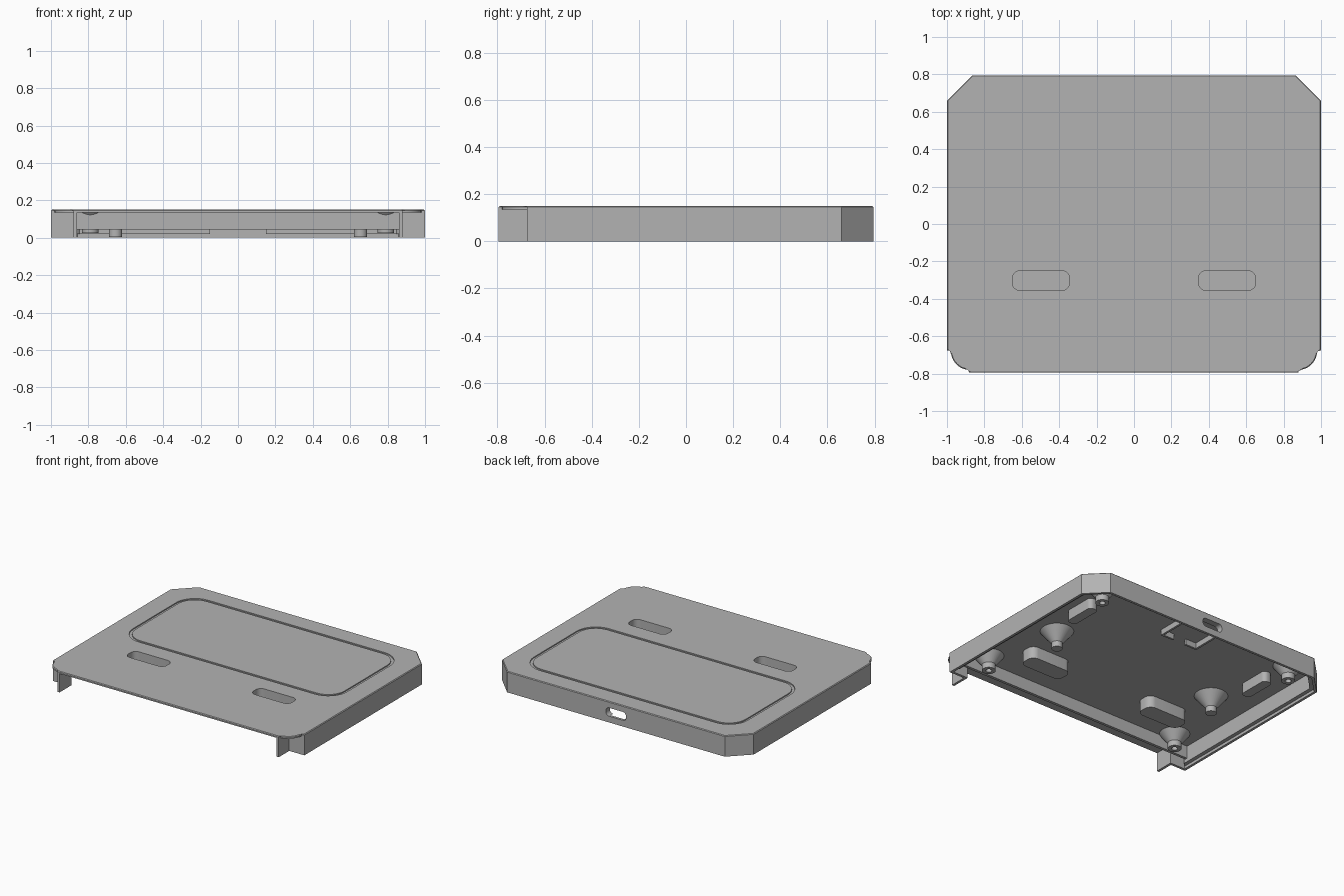
import bpy, bmesh, math

if "Cube" in bpy.data.objects:
    bpy.data.objects.remove(bpy.data.objects["Cube"], do_unlink=True)

grey = bpy.data.materials.new("plain grey")
grey.use_nodes = True
grey.diffuse_color = (0.45, 0.45, 0.45, 1)
grey.node_tree.nodes["Principled BSDF"].inputs["Base Color"].default_value = (0.45, 0.45, 0.45, 1)

TOP, UNDER = 0.15, 0.135
BACK, FRONT, NOTCH = 0.795, -0.795, -0.675


def finish(name, bm):
    bmesh.ops.recalc_face_normals(bm, faces=bm.faces)
    mesh = bpy.data.meshes.new(name)
    bm.to_mesh(mesh)
    bm.free()
    mesh.materials.append(grey)
    obj = bpy.data.objects.new(name, mesh)
    bpy.context.collection.objects.link(obj)
    return obj


def prism(name, pts, z0, z1, bevel=0):
    bm = bmesh.new()
    low = [bm.verts.new((x, y, z0)) for x, y in pts]
    high = [bm.verts.new((x, y, z1)) for x, y in pts]
    bm.faces.new(low[::-1])
    cap = bm.faces.new(high)
    for i in range(len(pts)):
        j = (i + 1) % len(pts)
        bm.faces.new((low[i], low[j], high[j], high[i]))
    if bevel:
        bmesh.ops.bevel(bm, geom=list(cap.edges), offset=bevel, segments=1, affect='EDGES')
    return finish(name, bm)


def rounded(x0, x1, y0, y1, r, steps=8):
    pts = []
    corners = [(x1 - r, y1 - r), (x0 + r, y1 - r), (x0 + r, y0 + r), (x1 - r, y0 + r)]
    for k, (cx, cy) in enumerate(corners):
        for i in range(steps + 1):
            a = math.pi / 2 * (k + i / steps)
            pts.append((cx + r * math.cos(a), cy + r * math.sin(a)))
    return pts


def box(name, x0, x1, y0, y1, z0, z1):
    return prism(name, [(x0, y0), (x1, y0), (x1, y1), (x0, y1)], z0, z1)


def lathe(name, profile, x, y, sides=32):
    bm = bmesh.new()
    verts = [bm.verts.new((x + r, y, z)) for r, z in profile]
    edges = [bm.edges.new(pair) for pair in zip(verts, verts[1:])]
    bmesh.ops.spin(bm, geom=verts + edges, cent=(x, y, 0), axis=(0, 0, 1),
                   angle=2 * math.pi, steps=sides)
    bmesh.ops.remove_doubles(bm, verts=bm.verts, dist=0.0001)
    return smooth(finish(name, bm))


def smooth(obj):
    bpy.ops.object.select_all(action='DESELECT')
    obj.select_set(True)
    bpy.context.view_layer.objects.active = obj
    bpy.ops.object.shade_smooth_by_angle(angle=math.radians(30))
    return obj


def cut(obj, cutter):
    mod = obj.modifiers.new("cut", 'BOOLEAN')
    mod.operation, mod.solver, mod.object = 'DIFFERENCE', 'EXACT', cutter
    bpy.context.view_layer.objects.active = obj
    bpy.ops.object.modifier_apply(modifier=mod.name)
    bpy.data.objects.remove(cutter, do_unlink=True)


def mirrored(half):
    return half + [(-x, y) for x, y in reversed(half)]


def side_path(t):
    # left half of the wall line, moved inward by t
    return [(1 - t, NOTCH + t), (1 - t, 0.66 - 0.4 * t), (0.865 - 0.4 * t, BACK - t)]


# Top plate with cut back corners and rounded front corners
arc = [(0.88 + 0.1 * math.sin(a), NOTCH - 0.105 * math.cos(a))
       for a in [math.pi / 2 * i / 8 for i in range(9)]]
top_plate = prism("top_plate", mirrored([(0.88, FRONT)] + arc + side_path(0)),
                  UNDER, TOP, bevel=0.005)

# Rounded groove in the top
groove = prism("groove_cutter", rounded(-0.85, 0.85, -0.125, 0.66, 0.15), TOP - 0.008, 0.2)
cut(groove, prism("groove_core", rounded(-0.83, 0.83, -0.105, 0.64, 0.13), 0, 0.3))
cut(top_plate, groove)

# Sunk finger pockets
for side, s in (("left", 1), ("right", -1)):
    x0, x1 = sorted((s * 0.345, s * 0.65))
    pocket = prism(side + "_pocket",
                   rounded(x0 - 0.012, x1 + 0.012, -0.367, -0.238, 0.05), 0.05, UNDER + 0.002)
    cut(pocket, prism("cutter", rounded(x0, x1, -0.355, -0.25, 0.04), 0.062, 0.3))
    cut(top_plate, prism("cutter", rounded(x0, x1, -0.355, -0.25, 0.04), 0.062, 0.3))
    smooth(pocket)
smooth(top_plate)

# Outer wall, stepping in at the front corners and ending in two flanges
T = 0.018
outer = [(0.88, FRONT), (0.88, NOTCH)] + side_path(0)
inner = [(0.88 - T, FRONT), (0.88 - T, NOTCH + T)] + side_path(T)
outer[2] = (1, NOTCH)
wall = prism("outer_wall", mirrored(outer) + mirrored(inner)[::-1], 0, UNDER + 0.002)

# Socket opening in the middle of the back wall
opening = prism("opening_cutter", rounded(-0.08, 0.08, 0.045, 0.105, 0.025), 0.6, 0.9)
for v in opening.data.vertices:
    v.co = (v.co.x, v.co.z, v.co.y)
opening.data.flip_normals()

# Inner step along the walls, shorter than the outer wall
step = prism("inner_step", mirrored(side_path(T - 0.002)) + mirrored(side_path(0.045))[::-1],
             0.02, UNDER + 0.002)
cut(step, box("cutter", -0.15, 0.15, 0.6, 0.9, 0, 0.045))
for obj in (wall, step):
    tool = opening.copy()
    tool.data = opening.data.copy()
    bpy.context.collection.objects.link(tool)
    cut(obj, tool)
bpy.data.objects.remove(opening, do_unlink=True)

# Recessed front rib
box("front_rib", -0.96, 0.96, -0.62, -0.6, 0.045, UNDER + 0.002)

# Screw posts, middle studs, ribs and socket brackets on the underside
post = [(0.1, UNDER), (0.045, 0.065), (0.045, 0.025), (0.02, 0.025), (0.02, 0.09), (0, 0.09)]
stud = [(0.11, UNDER), (0.036, 0.045), (0.036, 0.005), (0, 0.005)]
for side, s in (("left", 1), ("right", -1)):
    lathe(side + "_back_screw_post", post, s * 0.79, 0.62)
    lathe(side + "_front_screw_post", post, s * 0.79, -0.53)
    lathe(side + "_middle_stud", stud, s * 0.655, 0)
    smooth(prism(side + "_pad", rounded(s * 0.74 - 0.035, s * 0.74 + 0.035, 0.24, 0.48, 0.03),
                 0.06, UNDER + 0.002))
    x0, x1 = sorted((s * 0.135, s * 0.15))
    box(side + "_bracket_side", x0, x1, 0.45, 0.64, 0.095, UNDER + 0.002)
    x0, x1 = sorted((s * 0.05, s * 0.15))
    box(side + "_bracket_end", x0, x1, 0.45, 0.465, 0.095, UNDER + 0.002)
